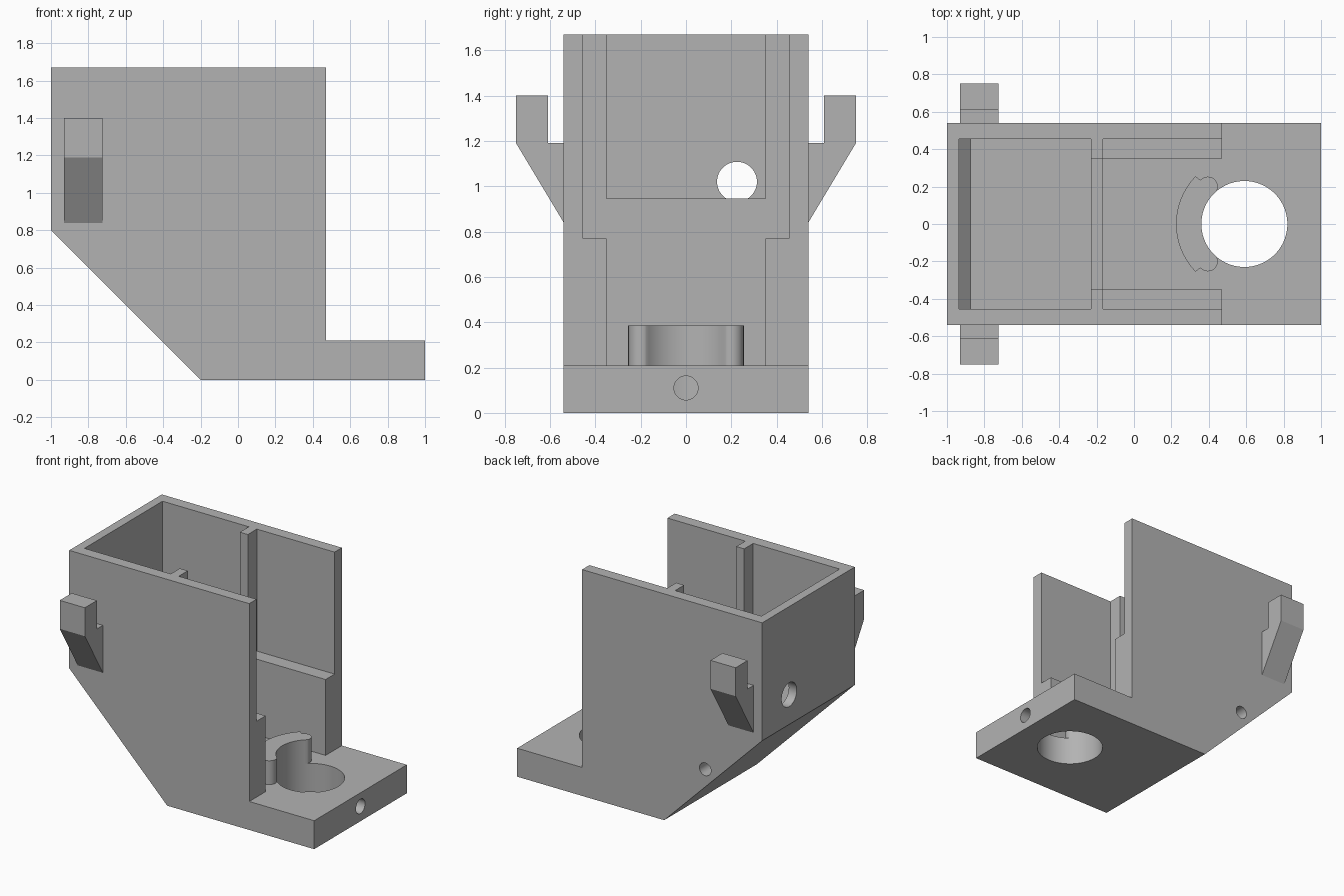
import bpy, bmesh, math
from mathutils import Vector

cube = bpy.data.objects.get("Cube")
if cube:
    bpy.data.objects.remove(cube, do_unlink=True)

grey = bpy.data.materials.new("plain grey")
grey.use_nodes = True
color = (0.45, 0.45, 0.45, 1)
grey.diffuse_color = color
grey.node_tree.nodes["Principled BSDF"].inputs["Base Color"].default_value = color

# Maps a flat outline point and a depth to space, per extrusion axis
AXES = {"x": lambda a, b, d: (d, a, b),
        "y": lambda a, b, d: (a, d, b),
        "z": lambda a, b, d: (a, b, d)}


def prism(name, outline, axis, start, end):
    """Extrude a flat outline along an axis."""
    bm = bmesh.new()
    face = bm.faces.new([bm.verts.new(AXES[axis](a, b, start)) for a, b in outline])
    moved = bmesh.ops.extrude_face_region(bm, geom=[face])["geom"]
    shift = Vector(AXES[axis](0, 0, end - start))
    bmesh.ops.translate(bm, vec=shift, verts=[v for v in moved if isinstance(v, bmesh.types.BMVert)])
    bmesh.ops.recalc_face_normals(bm, faces=bm.faces)
    mesh = bpy.data.meshes.new(name)
    bm.to_mesh(mesh)
    bm.free()
    mesh.materials.append(grey)
    obj = bpy.data.objects.new(name, mesh)
    bpy.context.collection.objects.link(obj)
    return obj


def arc(cx, cy, r, a0, a1, steps):
    angles = [math.radians(a0 + (a1 - a0) * i / steps) for i in range(steps + 1)]
    return [(cx + r * math.cos(t), cy + r * math.sin(t)) for t in angles]


def circle(cx, cy, r, sides=48):
    return arc(cx, cy, r, 0, 360, sides)[:-1]


def rect(a0, a1, b0, b1):
    return [(a0, b0), (a1, b0), (a1, b1), (a0, b1)]


def activate(obj):
    bpy.ops.object.select_all(action="DESELECT")
    obj.select_set(True)
    bpy.context.view_layer.objects.active = obj


def cut(target, cutter):
    activate(target)
    mod = target.modifiers.new("cut", "BOOLEAN")
    mod.operation = "DIFFERENCE"
    mod.solver = "EXACT"
    mod.object = cutter
    bpy.ops.object.modifier_apply(modifier=mod.name)
    bpy.data.objects.remove(cutter, do_unlink=True)


def smooth(obj):
    activate(obj)
    bpy.ops.object.shade_smooth_by_angle(angle=math.radians(30))


W, TOP, BASE, FRONT, LEDGE = 0.54, 1.67, 0.21, 0.47, 0.77
ABOVE = 1.9
BORE_X, BORE_R = 0.59, 0.23

# Housing block with a sloped underside
housing = prism("housing", [(-1, TOP), (1, TOP), (1, 0), (-0.2, 0), (-1, 0.8)], "y", -W, W)

# Step down to the base plate, together with the lower slot between the walls
slot = [(-0.165, -0.35), (FRONT, -0.35), (FRONT, -0.8), (1.2, -0.8),
        (1.2, 0.8), (FRONT, 0.8), (FRONT, 0.35), (-0.165, 0.35)]
cut(housing, prism("slot_cutter", slot, "z", BASE, ABOVE))

# Wider bay above the ledges
cut(housing, prism("bay_cutter", rect(-0.165, 0.7, -0.455, 0.455), "z", LEDGE, ABOVE))

# Closed rear compartment with a chamfered floor
rear = [(-0.935, ABOVE), (-0.23, ABOVE), (-0.23, LEDGE), (-0.875, LEDGE), (-0.935, 0.83)]
cut(housing, prism("rear_cutter", rear, "y", -0.455, 0.455))

# Gap over the cross wall, leaving a rib on each side
cut(housing, prism("gap_cutter", rect(-0.3, -0.1, -0.35, 0.35), "z", 0.945, ABOVE))

# Main bore, end screw hole, rear cable hole and side hole
cut(housing, prism("bore_cutter", circle(BORE_X, 0, BORE_R, 72), "z", -0.1, 0.5))
cut(housing, prism("screw_cutter", circle(0, 0.11, 0.053), "x", 0.65, 1.1))
cut(housing, prism("cable_cutter", circle(0.225, 1.02, 0.088), "x", -1.1, -0.85))
cut(housing, prism("side_cutter", circle(-0.535, 0.465, 0.047), "y", 0, 0.7))
smooth(housing)

# Raised crescent collar with rounded ends, following the bore
lobe = arc(0.395, 0.2, 0.053, 139, -22, 16)
outline = (arc(BORE_X, 0, 0.365, 224.4, 135.6, 32) + lobe
           + arc(BORE_X, 0, BORE_R, 130, 230, 20)
           + [(x, -y) for x, y in reversed(lobe)])
smooth(prism("crescent_collar", outline, "z", BASE, 0.385))

# Hooks on both side walls
for side, name in ((1, "back_hook"), (-1, "front_hook")):
    hook = [(W, 0.84), (0.75, 1.19), (0.75, 1.4), (0.61, 1.4), (0.61, 1.19), (W, 1.19)]
    prism(name, [(side * y, z) for y, z in hook], "x", -0.93, -0.725)
